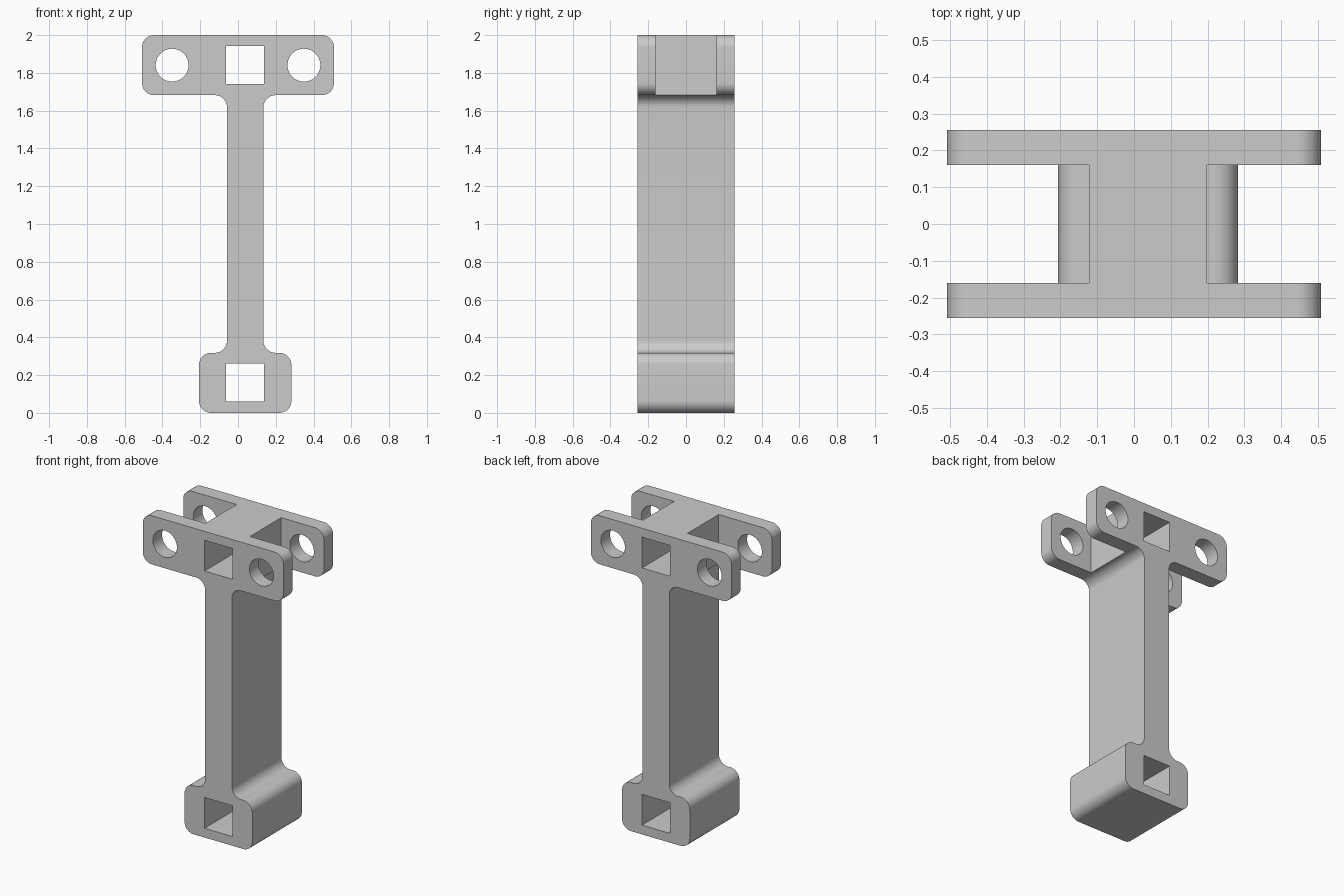
import bpy, bmesh
from math import sin, cos, pi, radians
from mathutils import Vector

cube = bpy.data.objects.get("Cube")
if cube:
    bpy.data.objects.remove(cube, do_unlink=True)

HEIGHT = 2.0
DEPTH = 0.256        # half depth
BAR = 0.508          # half width of the top bar
LUG = 0.318          # height of the bar and of the foot
MID = 0.038          # centre of the stem and foot
STEM = 0.0965        # half width of the stem
FOOT = 0.2445        # half width of the foot
R = 0.064            # corner and fillet radius

grey = bpy.data.materials.new("plain grey")
grey.use_nodes = True
colour = (0.6, 0.6, 0.6, 1)
grey.diffuse_color = colour
grey.node_tree.nodes["Principled BSDF"].inputs["Base Color"].default_value = colour


def rounded(points, radius, steps=12):
    """Round every right-angled corner, convex or concave."""
    out = []
    for i, p in enumerate(points):
        d1 = (points[i - 1] - p).normalized()
        d2 = (points[(i + 1) % len(points)] - p).normalized()
        c = p + radius * (d1 + d2)
        for s in range(steps + 1):
            t = s / steps * pi / 2
            out.append(c - radius * (d1 * sin(t) + d2 * cos(t)))
    return out


def prism(name, outline, y0, y1):
    """Extrude an x-z outline along y."""
    bm = bmesh.new()
    face = bm.faces.new([bm.verts.new((p.x, y0, p.y)) for p in outline])
    ext = bmesh.ops.extrude_face_region(bm, geom=[face])
    verts = [v for v in ext["geom"] if isinstance(v, bmesh.types.BMVert)]
    bmesh.ops.translate(bm, verts=verts, vec=(0, y1 - y0, 0))
    bmesh.ops.recalc_face_normals(bm, faces=bm.faces)
    mesh = bpy.data.meshes.new(name)
    bm.to_mesh(mesh)
    bm.free()
    mesh.materials.append(grey)
    obj = bpy.data.objects.new(name, mesh)
    bpy.context.collection.objects.link(obj)
    return obj


def box(x0, x1, z0, z1):
    return [Vector(p) for p in ((x0, z0), (x1, z0), (x1, z1), (x0, z1))]


# Body: foot, stem and top bar in one filleted profile
under = HEIGHT - LUG
right = [(MID + FOOT, 0), (MID + FOOT, LUG), (MID + STEM, LUG),
         (MID + STEM, under), (BAR, under), (BAR, HEIGHT)]
left = [(-BAR, HEIGHT), (-BAR, under), (MID - STEM, under),
        (MID - STEM, LUG), (MID - FOOT, LUG), (MID - FOOT, 0)]
body = prism("bracket_body", rounded([Vector(p) for p in right + left], R), -DEPTH, DEPTH)

cutters = []
# Square sockets through the foot and the bar
S = 0.1005
for z in (0.161, 1.841):
    cutters.append(prism("socket_cutter", box(MID - S, MID + S, z - S, z + S), -0.4, 0.4))

# Round pin holes and the slots that split the bar into forks
for side in (-1, 1):
    ring = [Vector((side * 0.349 + 0.087 * cos(a * pi / 32), 1.841 + 0.087 * sin(a * pi / 32)))
            for a in range(64)]
    cutters.append(prism("pin_hole_cutter", ring, -0.4, 0.4))
    inner, outer = MID + side * 0.161, side * 0.7
    cutters.append(prism("fork_slot_cutter",
                         box(min(inner, outer), max(inner, outer), 1.5, 2.2), -0.161, 0.161))

for c in cutters:
    mod = body.modifiers.new(c.name, "BOOLEAN")
    mod.operation = "DIFFERENCE"
    mod.solver = "EXACT"
    mod.object = c

# Bake the cuts, then drop the cutters
bpy.context.view_layer.update()
cut = bpy.data.meshes.new_from_object(body.evaluated_get(bpy.context.evaluated_depsgraph_get()))
body.modifiers.clear()
body.data = cut
for c in cutters:
    bpy.data.objects.remove(c, do_unlink=True)

bpy.ops.object.select_all(action="DESELECT")
body.select_set(True)
bpy.context.view_layer.objects.active = body
bpy.ops.object.shade_smooth_by_angle(angle=radians(30))
